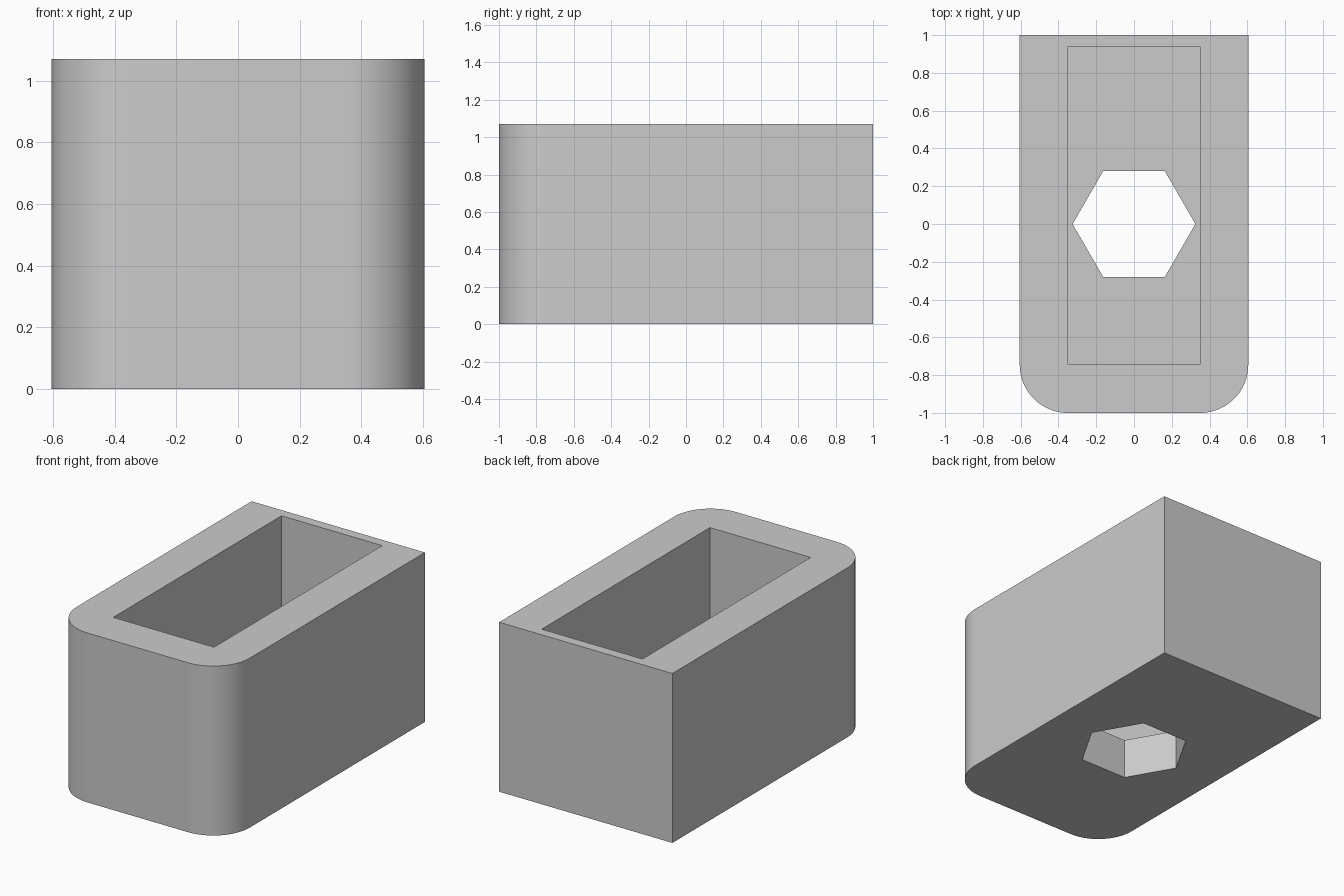
import bpy, bmesh, math

if "Cube" in bpy.data.objects:
    bpy.data.objects.remove(bpy.data.objects["Cube"], do_unlink=True)

HX, HEIGHT, RADIUS, FLOOR = 0.605, 1.07, 0.255, 0.254

grey = bpy.data.materials.new("plain grey")
grey.use_nodes = True
colour = (0.6, 0.6, 0.6, 1)
grey.diffuse_color = colour
grey.node_tree.nodes["Principled BSDF"].inputs["Base Color"].default_value = colour


def prism(name, outline, z0, z1):
    """Extrude a counter-clockwise outline from z0 up to z1."""
    bm = bmesh.new()
    base = bm.faces.new([bm.verts.new((x, y, z0)) for x, y in outline])
    top = bmesh.ops.extrude_face_region(bm, geom=[base])["geom"]
    verts = [v for v in top if isinstance(v, bmesh.types.BMVert)]
    bmesh.ops.translate(bm, verts=verts, vec=(0, 0, z1 - z0))
    bmesh.ops.recalc_face_normals(bm, faces=bm.faces)
    mesh = bpy.data.meshes.new(name)
    bm.to_mesh(mesh)
    bm.free()
    mesh.materials.append(grey)
    ob = bpy.data.objects.new(name, mesh)
    bpy.context.collection.objects.link(ob)
    return ob


def arc(cx, cy, r, start, end, steps):
    angles = [math.radians(start + (end - start) * i / steps) for i in range(steps + 1)]
    return [(cx + r * math.cos(a), cy + r * math.sin(a)) for a in angles]


# Block with two rounded front corners
cx, cy = HX - RADIUS, RADIUS - 1
outline = [(HX, 1), (-HX, 1)]
outline += arc(-cx, cy, RADIUS, 180, 270, 24) + arc(cx, cy, RADIUS, 270, 360, 24)
body = prism("block_body", outline, 0, HEIGHT)

# Cutters: open rectangular pocket and hexagonal hole through its floor
pocket = prism("pocket_cutter", [(-0.352, -0.742), (0.352, -0.742),
                                 (0.352, 0.937), (-0.352, 0.937)], FLOOR, HEIGHT + 0.2)
hole = prism("hexagon_cutter", arc(0, 0, 0.325, 0, 300, 5), -0.2, FLOOR + 0.2)

bpy.context.view_layer.objects.active = body
body.select_set(True)
for cutter in (pocket, hole):
    mod = body.modifiers.new(cutter.name, "BOOLEAN")
    mod.operation = "DIFFERENCE"
    mod.solver = "EXACT"
    mod.object = cutter
    bpy.ops.object.modifier_apply(modifier=mod.name)
    bpy.data.objects.remove(cutter, do_unlink=True)

# Smooth the rounded corners, keep the other edges crisp
bpy.ops.object.shade_smooth_by_angle(angle=math.radians(30))
